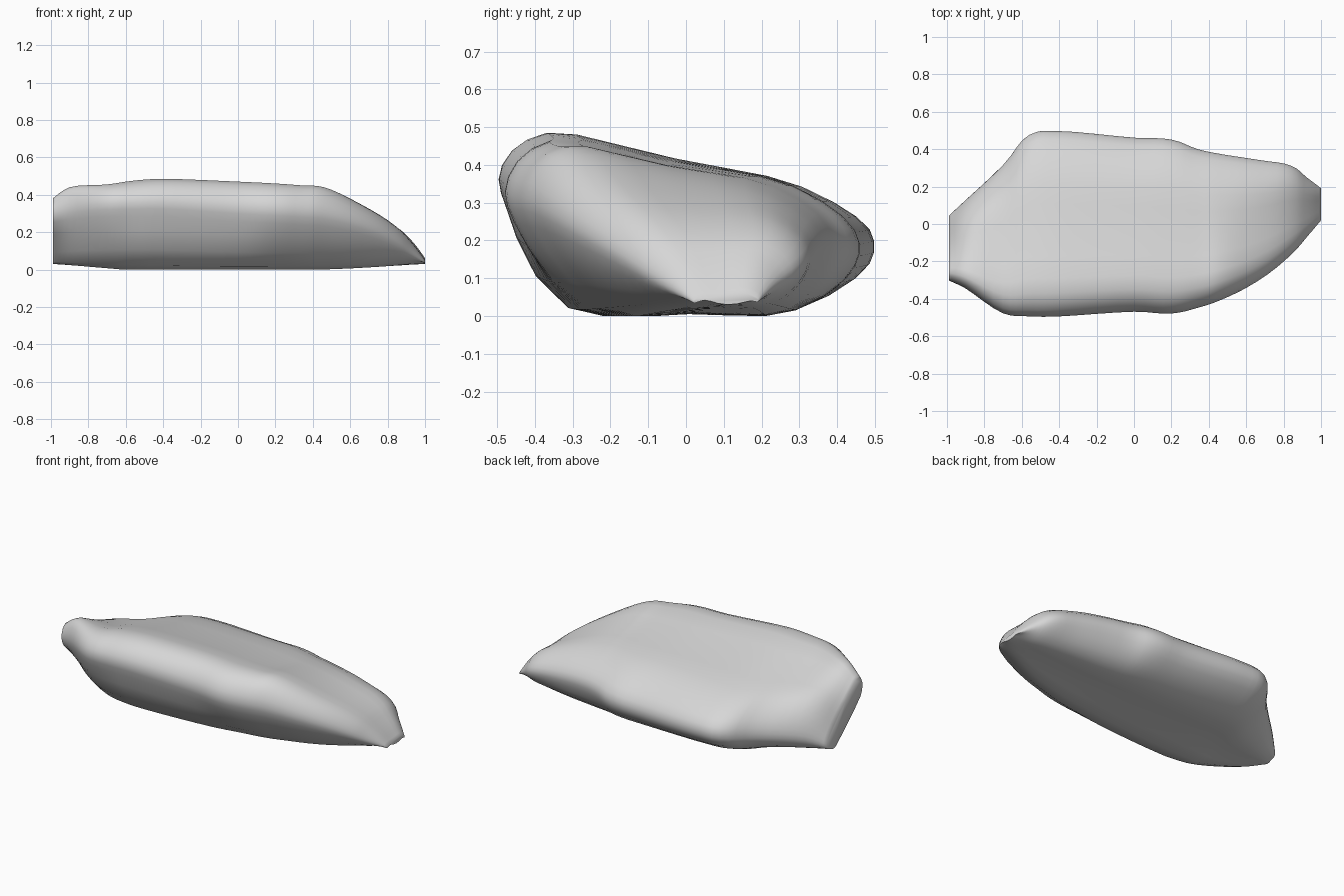
import bpy
import math
from mathutils import Vector

cube = bpy.data.objects.get("Cube")
if cube:
    bpy.data.objects.remove(cube, do_unlink=True)

STEPS_ALONG = 4
STEPS_AROUND = 3
TENSION = 0.34

# Stations along the boulder: x, front lip y/z, front crest z, back crest z,
# back lip y/z, underside front y, underside back y
STATIONS = [
    (-0.99, -0.30, 0.29, 0.38, 0.17, 0.04, 0.06, -0.05, 0.01),
    (-0.90, -0.34, 0.31, 0.44, 0.29, 0.12, 0.11, -0.16, 0.05),
    (-0.70, -0.47, 0.33, 0.455, 0.32, 0.305, 0.15, -0.28, 0.15),
    (-0.56, -0.485, 0.33, 0.475, 0.33, 0.465, 0.18, -0.31, 0.27),
    (-0.40, -0.485, 0.33, 0.485, 0.34, 0.485, 0.18, -0.31, 0.29),
    (0.00, -0.46, 0.30, 0.47, 0.345, 0.45, 0.17, -0.28, 0.29),
    (0.20, -0.47, 0.29, 0.46, 0.345, 0.44, 0.18, -0.25, 0.29),
    (0.34, -0.44, 0.28, 0.45, 0.345, 0.39, 0.19, -0.23, 0.28),
    (0.46, -0.40, 0.27, 0.44, 0.335, 0.365, 0.19, -0.20, 0.27),
    (0.66, -0.30, 0.22, 0.345, 0.295, 0.335, 0.17, -0.14, 0.25),
    (0.84, -0.16, 0.14, 0.23, 0.225, 0.305, 0.14, -0.05, 0.22),
    (0.93, -0.06, 0.08, 0.14, 0.15, 0.24, 0.09, 0.00, 0.19),
    (1.00, 0.02, 0.035, 0.05, 0.06, 0.19, 0.04, 0.05, 0.17),
]


def mix(a, b, t):
    return a + (b - a) * t


def section(x, yf, zf, zt, zk, yb, zb, y0, y1):
    """Points around the boulder at one station, from the front lip over the top."""
    yt, yk = mix(yf, yb, 0.12), mix(yf, yb, 0.82)
    floor = 0.005 + 0.025 * x * x
    pts = [(mix(yf, y0, 0.07), mix(floor, zf, 0.85)), (yf, mix(zf, zt, 0.45)),
           (yt, zt), (mix(yt, yk, 0.5), mix(zt, zk, 0.47)), (yk, zk),
           (yb, mix(zb, zk, 0.3)), (yb, mix(floor, zb, 0.75)),
           (y1, floor + 0.01), (mix(y0, y1, 0.5), floor), (y0, floor + 0.012)]
    return [Vector((x, y, z)) for y, z in pts]


def smooth_path(pts, steps, closed):
    """Spline that passes through every point."""
    n = len(pts)

    def at(i):
        return pts[i % n] if closed else pts[max(0, min(n - 1, i))]

    def tangent(i):
        # Limited by the shorter neighbour, so uneven spacing never overshoots
        before, after = at(i) - at(i - 1), at(i + 1) - at(i)
        if min(before.length, after.length) == 0:
            return (before + after) * 0.5
        reach = min(before.length, after.length) * 2
        aim = before.normalized() + after.normalized()
        return aim * reach * TENSION

    out = []
    for i in range(n if closed else n - 1):
        a, b = at(i), at(i + 1)
        ta, tb = tangent(i), tangent(i + 1)
        for k in range(steps):
            t = k / steps
            s = t * t * (3 - 2 * t)
            out.append(mix(a, b, s) + ta * (t * (1 - t) ** 2) - tb * (t * t * (1 - t)))
    if not closed:
        out.append(pts[-1].copy())
    return out


# Loft the boulder surface
rings = [smooth_path(section(*row), STEPS_AROUND, True) for row in STATIONS]
lines = [smooth_path(list(line), STEPS_ALONG, False) for line in zip(*rings)]
around, along = len(lines), len(lines[0])
verts = [(p.x, p.y, max(p.z, 0.0)) for line in lines for p in line]
faces = []
for i in range(around):
    j = (i + 1) % around
    for k in range(along - 1):
        faces.append((i * along + k, i * along + k + 1, j * along + k + 1, j * along + k))
faces.append([i * along for i in range(around)])
faces.append([i * along + along - 1 for i in reversed(range(around))])

mesh = bpy.data.meshes.new("boulder")
mesh.from_pydata(verts, [], faces)
boulder = bpy.data.objects.new("boulder", mesh)
bpy.context.collection.objects.link(boulder)

# Stone material
stone = bpy.data.materials.new("stone grey")
stone.use_nodes = True
colour = (0.68, 0.68, 0.68, 1.0)
stone.diffuse_color = colour
stone.node_tree.nodes["Principled BSDF"].inputs["Base Color"].default_value = colour
mesh.materials.append(stone)

# Consistent outward normals and smooth shading
bpy.ops.object.select_all(action="DESELECT")
boulder.select_set(True)
bpy.context.view_layer.objects.active = boulder
bpy.ops.object.mode_set(mode="EDIT")
bpy.ops.mesh.select_all(action="SELECT")
bpy.ops.mesh.normals_make_consistent(inside=False)
bpy.ops.object.mode_set(mode="OBJECT")
bpy.ops.object.shade_smooth_by_angle(angle=math.radians(60))
